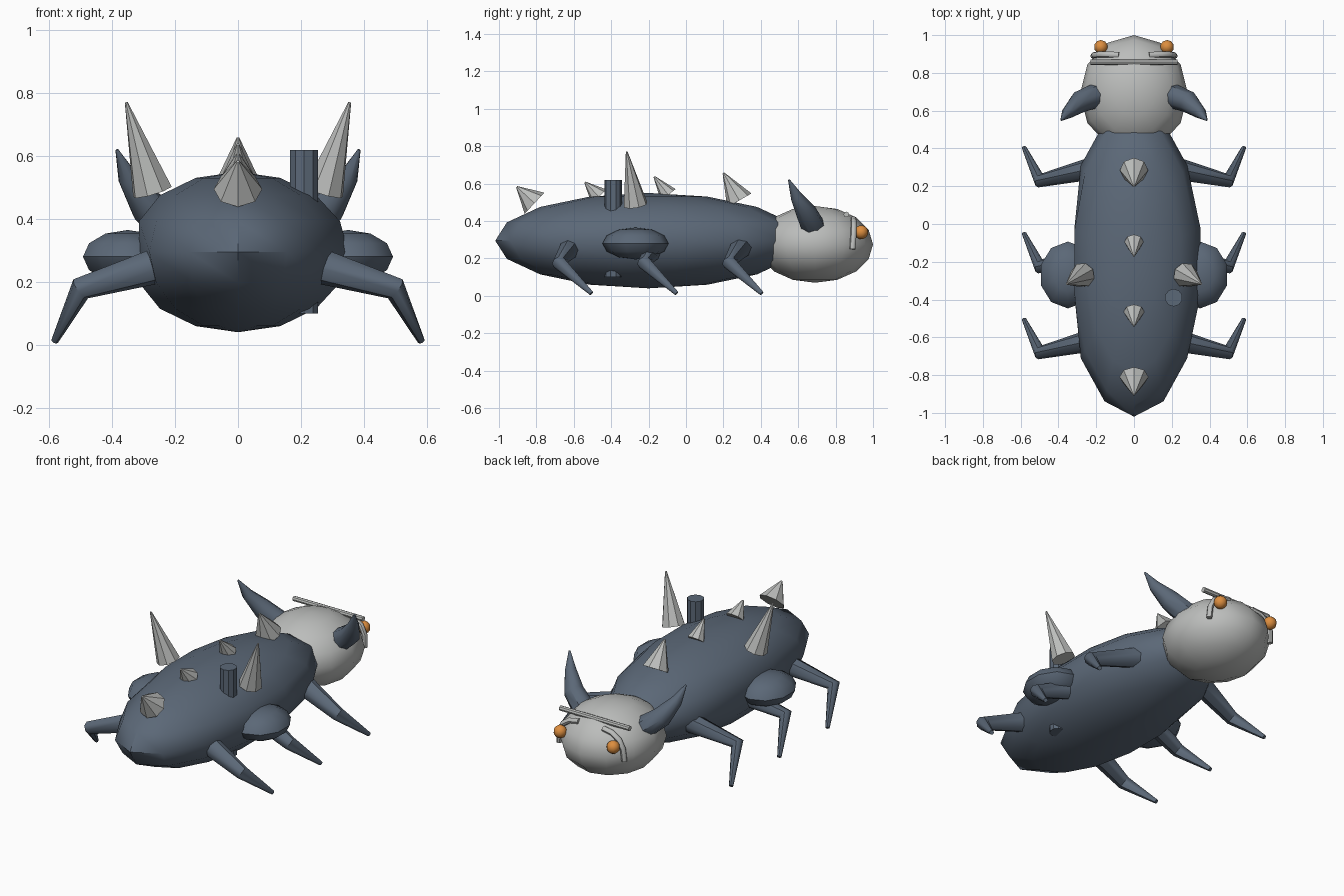
import bpy, math
from mathutils import Vector

if "Cube" in bpy.data.objects:
    bpy.data.objects.remove(bpy.data.objects["Cube"])


def material(name, rgb):
    m = bpy.data.materials.new(name)
    m.diffuse_color = (*rgb, 1)
    m.use_nodes = True
    m.node_tree.nodes["Principled BSDF"].inputs["Base Color"].default_value = m.diffuse_color
    return m


SLATE = material("slate blue", (0.105, 0.138, 0.185))
GREY = material("pale grey", (0.50, 0.51, 0.50))
ORANGE = material("orange", (0.72, 0.27, 0.05))


def finish(name, mat, angle=45):
    o = bpy.context.object
    o.name = name
    o.data.materials.clear()
    o.data.materials.append(mat)
    bpy.ops.object.shade_smooth_by_angle(angle=math.radians(angle))
    return o


def ellipsoid(name, loc, radii, mat, segs, rings):
    bpy.ops.mesh.primitive_uv_sphere_add(segments=segs, ring_count=rings, location=loc)
    bpy.context.object.scale = radii
    bpy.ops.object.transform_apply(location=False, rotation=False)
    return finish(name, mat)


def cone(name, base, tip, r1, r2, mat, sides):
    a, b = Vector(base), Vector(tip)
    bpy.ops.mesh.primitive_cone_add(vertices=sides, radius1=r1, radius2=r2,
                                    depth=(b - a).length, location=(a + b) / 2)
    bpy.context.object.rotation_euler = (b - a).to_track_quat('Z', 'Y').to_euler()
    return finish(name, mat, 30)


def tube(name, points, radii, mat):
    cu = bpy.data.curves.new(name, 'CURVE')
    cu.dimensions = '3D'
    cu.bevel_depth = 1
    cu.bevel_resolution = 2
    cu.use_fill_caps = True
    sp = cu.splines.new('POLY')
    sp.points.add(len(points) - 1)
    for p, co, r in zip(sp.points, points, radii):
        p.co = (*co, 1)
        p.radius = r
    o = bpy.data.objects.new(name, cu)
    bpy.context.collection.objects.link(o)
    bpy.ops.object.select_all(action='DESELECT')
    o.select_set(True)
    bpy.context.view_layer.objects.active = o
    bpy.ops.object.convert(target='MESH')
    return finish(name, mat)


# body, slightly flattened along its left side
body = ellipsoid("body", (0, -0.2, 0.295), (0.36, 0.82, 0.255), SLATE, 14, 8)
for v in body.data.vertices:
    v.co.x = max(v.co.x, -0.315)

# head
ellipsoid("head", (0, 0.69, 0.275), (0.285, 0.31, 0.205), GREY, 12, 8)

# brow rod passing through the top of the head
cone("brow_rod", (-0.23, 0.857, 0.435), (0.23, 0.857, 0.435), 0.015, 0.015, GREY, 8)

# vertical pipe running right through the body
cone("back_pipe", (0.21, -0.39, 0.10), (0.21, -0.39, 0.62), 0.047, 0.047, SLATE, 10)

# spine spikes: base y, base z, tip y, tip z, radius
for i, (by, bz, ty, tz, r) in enumerate([
        (0.285, 0.51, 0.20, 0.657, 0.075), (-0.095, 0.54, -0.17, 0.637, 0.05),
        (-0.465, 0.53, -0.54, 0.607, 0.055), (-0.81, 0.495, -0.905, 0.583, 0.077)]):
    cone(f"spine_spike_{i + 1}", (0, by, bz), (0, ty, tz), r, 0.005, GREY, 8)

for s, side in ((-1, "left"), (1, "right")):
    # eyes and curved cheek bars
    ellipsoid(f"{side}_eye", (s * 0.175, 0.937, 0.34), (0.037,) * 3, ORANGE, 10, 8)
    tube(f"{side}_eye_arc",
         [(s * 0.08, 0.895, 0.41), (s * 0.14, 0.897, 0.40), (s * 0.185, 0.897, 0.37),
          (s * 0.21, 0.895, 0.32), (s * 0.215, 0.89, 0.25)], [0.016] * 5, GREY)
    # horns
    tube(f"{side}_horn",
         [(s * 0.20, 0.68, 0.37), (s * 0.29, 0.645, 0.44), (s * 0.35, 0.59, 0.53),
          (s * 0.385, 0.55, 0.62)], [0.065, 0.058, 0.033, 0.005], SLATE)
    # side lobes and shoulder spikes
    ellipsoid(f"{side}_lobe", (s * 0.35, -0.27, 0.28), (0.15, 0.177, 0.085), SLATE, 10, 6)
    cone(f"{side}_side_spike", (s * 0.272, -0.27, 0.487), (s * 0.355, -0.317, 0.77),
         0.066, 0.005, GREY, 8)
    # legs
    for y, place in ((0.0, "back"), (-0.455, "middle"), (-0.91, "front")):
        tube(f"{side}_{place}_leg",
             [(s * 0.22, y + 0.295, 0.262), (s * 0.50, y + 0.23, 0.178),
              (s * 0.582, y + 0.405, 0.013)], [0.06, 0.038, 0.012], SLATE)
